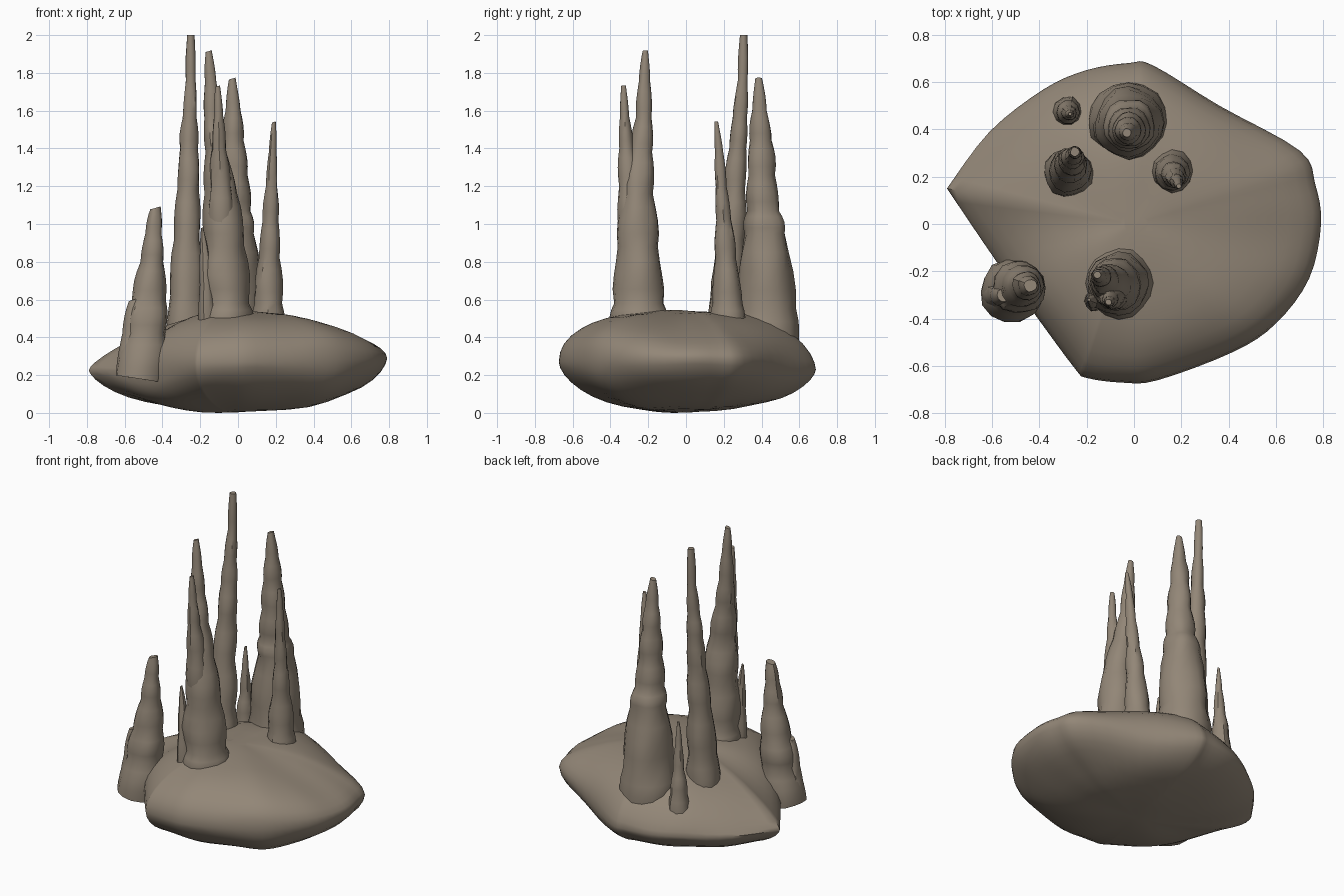
import bpy, bmesh, math, random
from mathutils import Vector, noise

if "Cube" in bpy.data.objects:
    bpy.data.objects.remove(bpy.data.objects["Cube"])

random.seed(4)


def finish(name, bm, angle=40):
    bmesh.ops.recalc_face_normals(bm, faces=bm.faces)
    me = bpy.data.meshes.new(name)
    bm.to_mesh(me)
    bm.free()
    ob = bpy.data.objects.new(name, me)
    bpy.context.collection.objects.link(ob)
    bpy.ops.object.select_all(action='DESELECT')
    ob.select_set(True)
    bpy.context.view_layer.objects.active = ob
    bpy.ops.object.shade_smooth_by_angle(angle=math.radians(angle))
    return ob


def loft(bm, rings):
    for a, b in zip(rings, rings[1:]):
        n = len(a)
        for i in range(n):
            bm.faces.new((a[i], a[(i + 1) % n], b[(i + 1) % n], b[i]))


# Base rock: lens-shaped boulder swept inward from its plan outline
OUTLINE = [(-0.79, 0.15), (-0.61, 0.39), (-0.38, 0.57), (-0.2, 0.65), (-0.02, 0.68),
           (0.08, 0.67), (0.36, 0.5), (0.7, 0.31), (0.765, 0.17), (0.79, 0.0),
           (0.74, -0.23), (0.6, -0.42), (0.42, -0.54), (0.1, -0.66), (-0.05, -0.67),
           (-0.2, -0.65), (-0.25, -0.61), (-0.42, -0.38), (-0.58, -0.16)]
# Directions of the broken, steeper sides
STEEP = [Vector((-0.82, -0.57)), Vector((0.5, 0.86)), Vector((0.7, -0.7))]


def directional(d, right, left, back, front):
    wx, wy = d.x * d.x, d.y * d.y
    return wx * (right if d.x > 0 else left) + wy * (back if d.y > 0 else front)


def build_rock():
    bm = bmesh.new()
    pts = []
    n = len(OUTLINE)
    for i in range(n):
        # curved sides, with the left tip kept as a sharp corner
        b, c = Vector(OUTLINE[i]), Vector(OUTLINE[(i + 1) % n])
        a = Vector(OUTLINE[i - 1]) if i else b
        e = Vector(OUTLINE[(i + 2) % n]) if i < n - 1 else c
        for k in range(4):
            t = k / 4
            pts.append(0.5 * (2 * b + (c - a) * t + (2 * a - 5 * b + 4 * c - e) * t * t
                              + (3 * b - a - 3 * c + e) * t ** 3))
    rings = []
    steps = 10
    for k in range(-steps, steps + 1):
        s = math.cos(k / (steps + 0.5) * math.pi / 2)
        ring = []
        for p in pts:
            d = p.normalized()
            cut = max(0.0, d.dot(STEEP[0])) ** 8
            steep = max(0.0, max(d.dot(v) for v in STEEP)) ** 10
            rim = directional(d, 0.29, 0.225, 0.23, 0.27)
            if k > 0:
                power = directional(d, 1.6, 1.7, 3.0, 2.8) + 0.6 * steep
                round_ = directional(d, 1.65, 1.15, 1.4, 2.0) + 0.5 * steep
                z = rim + (0.54 - rim) * (1 - s ** power) ** (1 / round_)
            else:
                power = directional(d, 2.3, 2.1, 2.1, 2.3) + 0.4 * steep + 1.2 * cut
                round_ = 1.7 + 0.5 * steep + 0.8 * cut
                z = rim - (rim - 0.005) * (1 - s ** power) ** (1 / round_)
            bump = noise.noise(Vector((p.x * s * 4, p.y * s * 4, z * 4)))
            if k:
                z = max(0.0, z + 0.014 * bump)
            ring.append(bm.verts.new((p.x * s, p.y * s, z)))
        rings.append(ring)
    loft(bm, rings)
    bm.faces.new(rings[0])
    bm.faces.new(rings[-1])
    # wear down the kinks between neighbouring directions, keeping the rim
    inner = [v for r in rings[1:steps - 1] + rings[steps + 2:] for v in r]
    for _ in range(2):
        bmesh.ops.smooth_vert(bm, verts=inner, factor=0.4, use_axis_z=True)
    finish("base_rock", bm, 50)


build_rock()


# Stalagmite: rows of (x, y, z, radius); each row is a pinched seam, bulging between
def stalagmite(name, rows, sides=14, bulge=0.13, tilt=0.0):
    bm = bmesh.new()
    rings = []
    seed = random.uniform(0, 50)

    def ring(x, y, z, r, slope=0.0):
        out = []
        for i in range(sides):
            a = 2 * math.pi * i / sides
            c, s = math.cos(a), math.sin(a)
            w = r * (1 + 0.14 * noise.noise(Vector((c * 1.3, s * 1.3, z * 5 + seed))))
            out.append(bm.verts.new((x + w * c, y + w * s, z + slope * c)))
        rings.append(out)

    for j, (p, q) in enumerate(zip(rows, rows[1:])):
        for k in range(4):
            u = k / 4
            x, y, z, r = (a + (b - a) * u for a, b in zip(p, q))
            ring(x, y, z, r * (1 + bulge * math.sin(math.pi * u)),
                 -tilt if j == 0 and k == 0 else 0)
    x, y, z, r = rows[-1]
    ring(x, y, z, r, r * 0.3 if z < 1.99 else 0)
    loft(bm, rings)
    bm.faces.new(rings[0])
    bm.faces.new(rings[-1])
    finish(name, bm)


stalagmite("back_stalagmite", [
    (-0.022, 0.43, 0.28, 0.162), (-0.022, 0.43, 0.55, 0.142), (-0.022, 0.42, 0.95, 0.110),
    (-0.02, 0.41, 1.07, 0.085), (-0.02, 0.40, 1.26, 0.070), (-0.025, 0.395, 1.44, 0.055),
    (-0.025, 0.39, 1.6, 0.040), (-0.03, 0.385, 1.77, 0.018)], sides=16)

stalagmite("tallest_stalagmite", [
    (-0.273, 0.215, 0.36, 0.1), (-0.275, 0.22, 0.62, 0.086), (-0.27, 0.24, 0.92, 0.068),
    (-0.265, 0.26, 1.18, 0.056), (-0.26, 0.275, 1.4, 0.046), (-0.255, 0.285, 1.56, 0.038),
    (-0.25, 0.30, 1.76, 0.026), (-0.25, 0.305, 2.0, 0.019)])

stalagmite("front_stalagmite", [
    (-0.065, -0.25, 0.44, 0.138), (-0.065, -0.25, 0.58, 0.124), (-0.075, -0.255, 0.88, 0.104),
    (-0.09, -0.255, 1.16, 0.08), (-0.115, -0.24, 1.38, 0.057), (-0.135, -0.225, 1.56, 0.042),
    (-0.145, -0.22, 1.75, 0.031), (-0.155, -0.215, 1.915, 0.015)], sides=16)

stalagmite("front_twin_tip", [
    (-0.085, -0.285, 0.95, 0.072), (-0.09, -0.30, 1.2, 0.055), (-0.1, -0.315, 1.4, 0.035),
    (-0.103, -0.325, 1.57, 0.024), (-0.108, -0.33, 1.73, 0.013)], sides=12)

stalagmite("front_small_spike", [
    (-0.165, -0.325, 0.42, 0.042), (-0.17, -0.325, 0.68, 0.033), (-0.18, -0.32, 0.86, 0.022),
    (-0.19, -0.32, 0.98, 0.006)], sides=10)

stalagmite("right_stalagmite", [
    (0.16, 0.222, 0.42, 0.084), (0.16, 0.22, 0.58, 0.075), (0.165, 0.21, 0.82, 0.053),
    (0.172, 0.2, 1.02, 0.039), (0.178, 0.185, 1.2, 0.029), (0.184, 0.175, 1.38, 0.021),
    (0.19, 0.16, 1.54, 0.01)], sides=12)

stalagmite("left_stalagmite", [
    (-0.52, -0.285, 0.18, 0.130), (-0.49, -0.275, 0.42, 0.106), (-0.475, -0.265, 0.6, 0.09),
    (-0.455, -0.26, 0.8, 0.060), (-0.448, -0.26, 0.95, 0.044), (-0.437, -0.26, 1.085, 0.026)],
    tilt=0.02)

stalagmite("left_side_stump", [
    (-0.585, -0.30, 0.195, 0.06), (-0.565, -0.30, 0.42, 0.046), (-0.55, -0.30, 0.6, 0.028)],
    sides=10, tilt=0.01)

stalagmite("small_back_stalagmite", [
    (-0.28, 0.475, 0.28, 0.064), (-0.28, 0.47, 0.46, 0.05), (-0.275, 0.47, 0.6, 0.034),
    (-0.272, 0.465, 0.77, 0.02), (-0.27, 0.465, 0.92, 0.007)], sides=10)

# Shared stone colour
stone = bpy.data.materials.new("stone")
stone.diffuse_color = (0.29, 0.24, 0.185, 1)
stone.use_nodes = True
stone.node_tree.nodes["Principled BSDF"].inputs["Base Color"].default_value = stone.diffuse_color
for ob in bpy.data.objects:
    ob.data.materials.append(stone)
